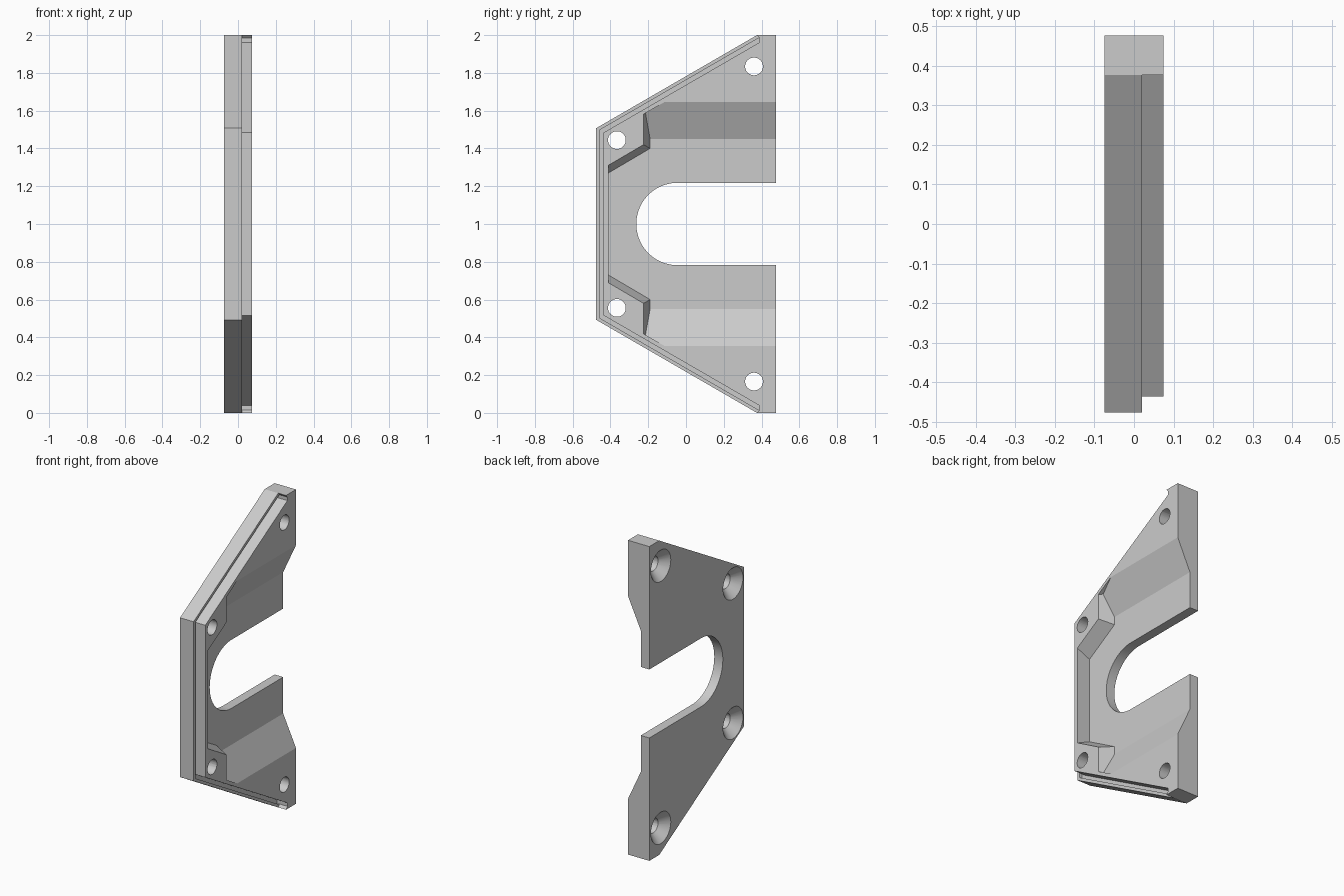
import bpy, bmesh
from math import sin, cos, pi, radians

if "Cube" in bpy.data.objects:
    bpy.data.objects.remove(bpy.data.objects["Cube"])


def loft(name, a, b, x0, x1):
    """Solid between YZ outline a at x0 and outline b at x1 (z measured from mid height)."""
    bm = bmesh.new()
    va = [bm.verts.new((x0, y, z + 1)) for y, z in a]
    vb = [bm.verts.new((x1, y, z + 1)) for y, z in b]
    bm.faces.new(va)
    bm.faces.new(vb[::-1])
    for i in range(len(va)):
        j = (i + 1) % len(va)
        bm.faces.new((va[j], va[i], vb[i], vb[j]))
    bmesh.ops.recalc_face_normals(bm, faces=bm.faces)
    me = bpy.data.meshes.new(name)
    bm.to_mesh(me)
    bm.free()
    ob = bpy.data.objects.new(name, me)
    bpy.context.collection.objects.link(ob)
    return ob


def prism(name, pts, x0, x1):
    return loft(name, pts, pts, x0, x1)


def sym(half):
    """Complete an upper half outline by mirroring it about mid height."""
    return half + [(y, -z) for y, z in reversed(half)]


def circle(y, z, r, n=40):
    return [(y + r * cos(2 * pi * i / n), z + r * sin(2 * pi * i / n)) for i in range(n)]


def boolean(ob, tool, op='DIFFERENCE', keep=False):
    m = ob.modifiers.new("cut", 'BOOLEAN')
    m.operation, m.solver, m.object = op, 'EXACT', tool
    bpy.context.view_layer.objects.active = ob
    bpy.ops.object.modifier_apply(modifier=m.name)
    if not keep:
        bpy.data.objects.remove(tool)


# Main plate
plate = prism("mounting_plate",
              sym([(-.476, .507), (.376, 1.0), (.476, 1.0)]), -.075, .075)

# Stepped ledge and narrow groove along the three outer edges
core = prism("core", sym([(-.436, .484), (.39, .962), (.39, .984),
                          (.376, 1.0), (.201, 1.2), (2, 1.2)]), -.3, .3)
ledge = prism("ledge", sym([(-1, 1.1), (1, 1.1)]), .02, .2)
groove = prism("groove", sym([(-.458, .497), (.6, 1.109)]), 0, .05)
for cutter in (ledge, groove):
    boolean(cutter, core, keep=True)
    boolean(plate, cutter)
bpy.data.objects.remove(core)

# Wide recess with sloped sides, kept inside the rim
recess = loft("recess", sym([(-.7, .45), (.7, .45)]),
              sym([(-.7, .7425), (.7, .7425)]), -.015, .12)
boolean(recess, prism("limit", sym([(-.411, .473), (.6, 1.06)]), -.3, .3), 'INTERSECT')

# Sloped bosses left standing around the two inner screw holes
base = [(-.6, .158), (-.19, .40), (-.19, .9), (-.6, .9)]
top = [(-.6, .20), (-.225, .42), (-.225, .9), (-.6, .9)]


def between(t, s):
    return [(p[0] + (q[0] - p[0]) * t, s * (p[1] + (q[1] - p[1]) * t))
            for p, q in zip(base, top)]


for s in (1, -1):
    boolean(recess, loft("boss", between(-.5, s), between(1.5, s), -.06, .12))
boolean(plate, recess)

# Round-ended slot open at the back
r = .218
arc = [(-.045 + r * cos(a), r * sin(a))
       for a in (pi / 2 + pi * i / 40 for i in range(41))]
boolean(plate, prism("slot", arc + [(.7, -r), (.7, r)], -.3, .3))

# Screw holes with countersinks on the left face
for y, z in ((-.366, .444), (.36, .834)):
    for s in (1, -1):
        boolean(plate, prism("hole", circle(y, s * z, .047), -.3, .3))
        boolean(plate, loft("countersink", circle(y, s * z, .12),
                            circle(y, s * z, .046), -.095, -.021))

plate.select_set(True)
bpy.context.view_layer.objects.active = plate
bpy.ops.object.shade_smooth_by_angle(angle=radians(20))
